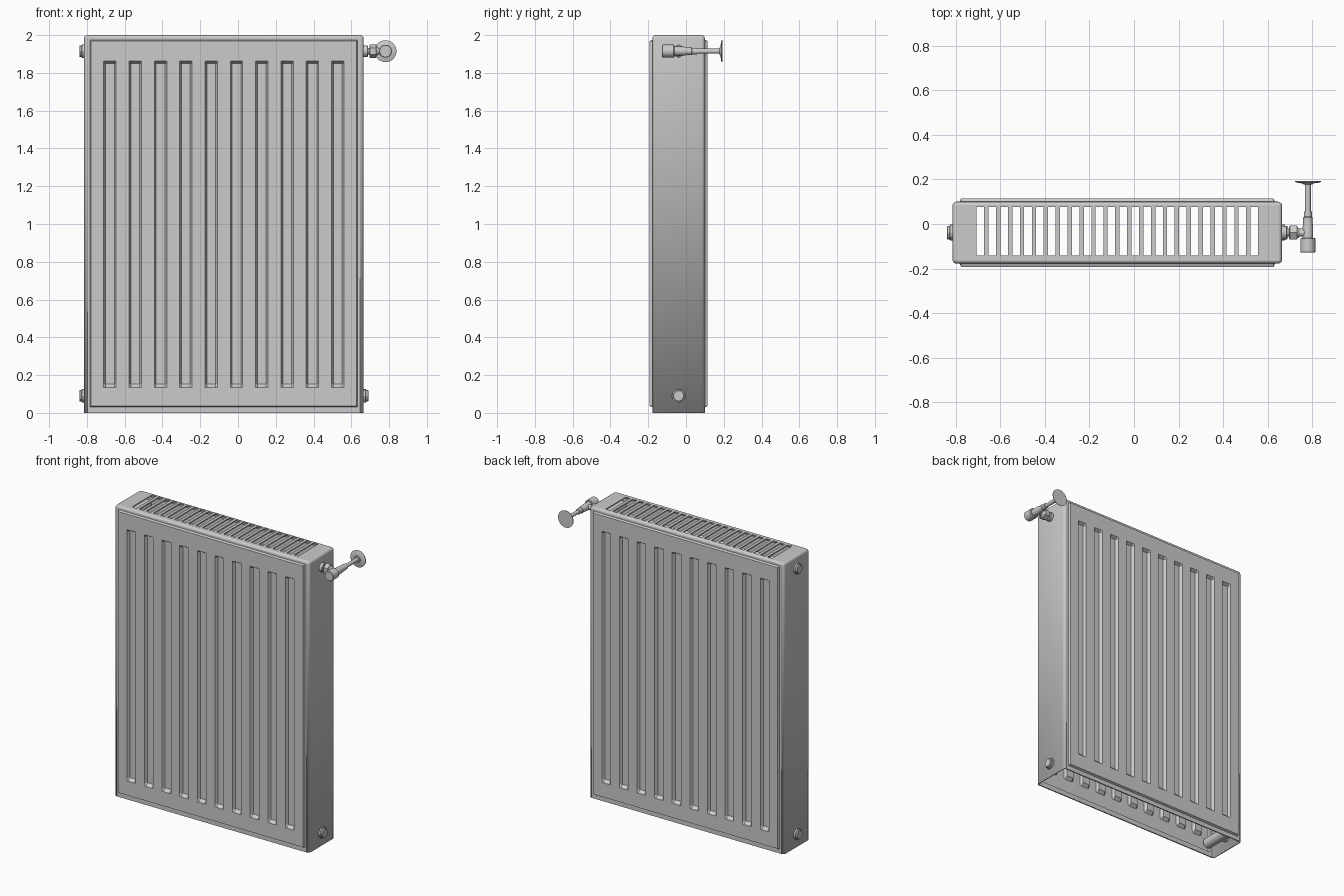
import bpy, bmesh, math
from mathutils import Vector

if "Cube" in bpy.data.objects:
    bpy.data.objects.remove(bpy.data.objects["Cube"])

CX, CY = -0.075, -0.039          # centre of the radiator body
HX, HY, H = 0.74, 0.139, 2.0     # half width, half depth, height
R = 0.018                        # casing edge radius


def finish(name, bm, thick=0, angle=None):
    me = bpy.data.meshes.new(name)
    bm.to_mesh(me)
    bm.free()
    ob = bpy.data.objects.new(name, me)
    bpy.context.collection.objects.link(ob)
    if angle:
        bpy.ops.object.select_all(action='DESELECT')
        ob.select_set(True)
        bpy.context.view_layer.objects.active = ob
        bpy.ops.object.shade_smooth_by_angle(angle=math.radians(angle))
    if thick:
        m = ob.modifiers.new("thickness", 'SOLIDIFY')
        m.thickness, m.offset = thick, -1
    return ob


def grid(name, us, vs, place, skip=lambda i, j: False, thick=0.008):
    bm = bmesh.new()
    g = [[bm.verts.new(place(u, v)) for v in vs] for u in us]
    for i in range(len(us) - 1):
        for j in range(len(vs) - 1):
            if not skip(i, j):
                bm.faces.new((g[i][j], g[i + 1][j], g[i + 1][j + 1], g[i][j + 1]))
    return finish(name, bm, thick)


def lathe(name, origin, axis, profile, sides=24):
    """Turned part: profile is a list of (distance along axis, radius)."""
    q = Vector((0, 0, 1)).rotation_difference(Vector(axis))
    bm = bmesh.new()
    rings = []
    for t, r in profile:
        rings.append([bm.verts.new(Vector(origin) + q @ Vector(
            (r * math.cos(2 * math.pi * k / sides), r * math.sin(2 * math.pi * k / sides), t)))
            for k in range(sides)])
    for a, b in zip(rings, rings[1:]):
        for k in range(sides):
            n = (k + 1) % sides
            bm.faces.new((a[k], a[n], b[n], b[k]))
    bm.faces.new(rings[0][::-1])
    bm.faces.new(rings[-1])
    return finish(name, bm, 0, 30)


# Casing: rounded rim of the box, open at the bottom
bm = bmesh.new()
bmesh.ops.create_cube(bm, size=1)
for v in bm.verts:
    v.co = (CX + v.co.x * 2 * HX, CY + v.co.y * 2 * HY, (v.co.z + 0.5) * H)
edges = [e for e in bm.edges if max(v.co.z for v in e.verts) > 1]
bmesh.ops.bevel(bm, geom=edges, offset=R, segments=4, profile=0.5, affect='EDGES')
bm.normal_update()
bmesh.ops.delete(bm, geom=[f for f in bm.faces if abs(f.normal.y) > 0.999
                           or abs(f.normal.z) > 0.999], context='FACES')
finish("casing", bm, 0.008, 40)

# Front and back panels: raised sheet with ten pressed channels
STEP, DEPTH, PX = 0.014, 0.02, 0.708
P0, P1, G0, G1 = 0.03, 1.975, 0.135, 1.862
centres = [(k - 4.5) * 0.134 for k in range(10)]
us = [-HX + R, -PX, -PX + 0.006]
for c in centres:
    us += [c - 0.033, c - 0.023, c + 0.023, c + 0.033]
us += [PX - 0.006, PX, HX - R]
vs = [0, P0, P0 + 0.006, G0, G0 + 0.018, G1 - 0.012, G1, P1 - 0.006, P1, H - R]


def height(u, v):
    if abs(u) > PX - 0.001 or v < P0 + 0.001 or v > P1 - 0.001:
        return HY
    in_channel = any(abs(u - c) < 0.025 for c in centres) and G0 + 0.01 < v < G1 - 0.01
    return HY + STEP - (DEPTH if in_channel else 0)


for s, name in ((1, "front_panel"), (-1, "back_panel")):
    grid(name, us, vs, lambda u, v: (CX + s * u, CY - s * height(u, v), v))

# Top grille with 24 open slots
xs = [CX - HX + R]
for k in range(24):
    xs += [-0.707 + k * 0.0535, -0.673 + k * 0.0535]
xs.append(CX + HX - R)
ys = [CY - HY + R, -0.141, 0.076, CY + HY - R]
grid("top_grille", xs, ys, lambda x, y: (x, y, H),
     lambda i, j: j == 1 and i % 2 == 1)

# Connecting pipes between the panels, at each corner
for side in (-1, 1):
    for z in (0.09, 1.915):
        lathe("header_pipe", (CX + side * 0.685, CY - HY + 0.004, z), (0, 1, 0),
              [(0, 0.035), (2 * HY - 0.008, 0.035)])

# End plugs on three corners
for side, z in ((-1, 0.09), (-1, 1.915), (1, 0.09)):
    lathe("end_plug", (CX + side * (HX - 0.03), CY, z), (side, 0, 0),
          [(0, 0.03), (0.03, 0.03), (0.03, 0.036), (0.041, 0.036), (0.043, 0.031),
           (0.052, 0.031), (0.055, 0.027)], 12)

# Valve on the upper right corner
VX, VZ = 0.781, 1.915
lathe("valve_collar", (0.64, CY, VZ), (1, 0, 0),
      [(0, 0.03), (0.045, 0.03), (0.048, 0.027), (0.048, 0.018), (0.065, 0.018)])
lathe("valve_nut", (0.697, CY, VZ), (1, 0, 0),
      [(0, 0.032), (0.003, 0.036), (0.034, 0.036), (0.037, 0.032)], 6)
lathe("valve_branch", (0.73, CY, VZ), (1, 0, 0), [(0, 0.028), (0.015, 0.018), (0.05, 0.018)])
lathe("valve_body", (VX, -0.07, VZ), (0, 1, 0),
      [(0, 0.024), (0.055, 0.024), (0.075, 0.021), (0.1, 0.021),
       (0.103, 0.018), (0.127, 0.018)])
lathe("valve_cap", (VX, -0.128, VZ), (0, 1, 0),
      [(0, 0.031), (0.003, 0.034), (0.062, 0.034), (0.066, 0.03)])
lathe("supply_pipe", (VX, 0.05, VZ), (0, 1, 0), [(0, 0.013), (0.14, 0.013)])
lathe("wall_rosette", (VX, 0.178, VZ), (0, 1, 0),
      [(0, 0.02), (0.004, 0.024), (0.008, 0.05), (0.011, 0.058), (0.014, 0.058)], 32)
